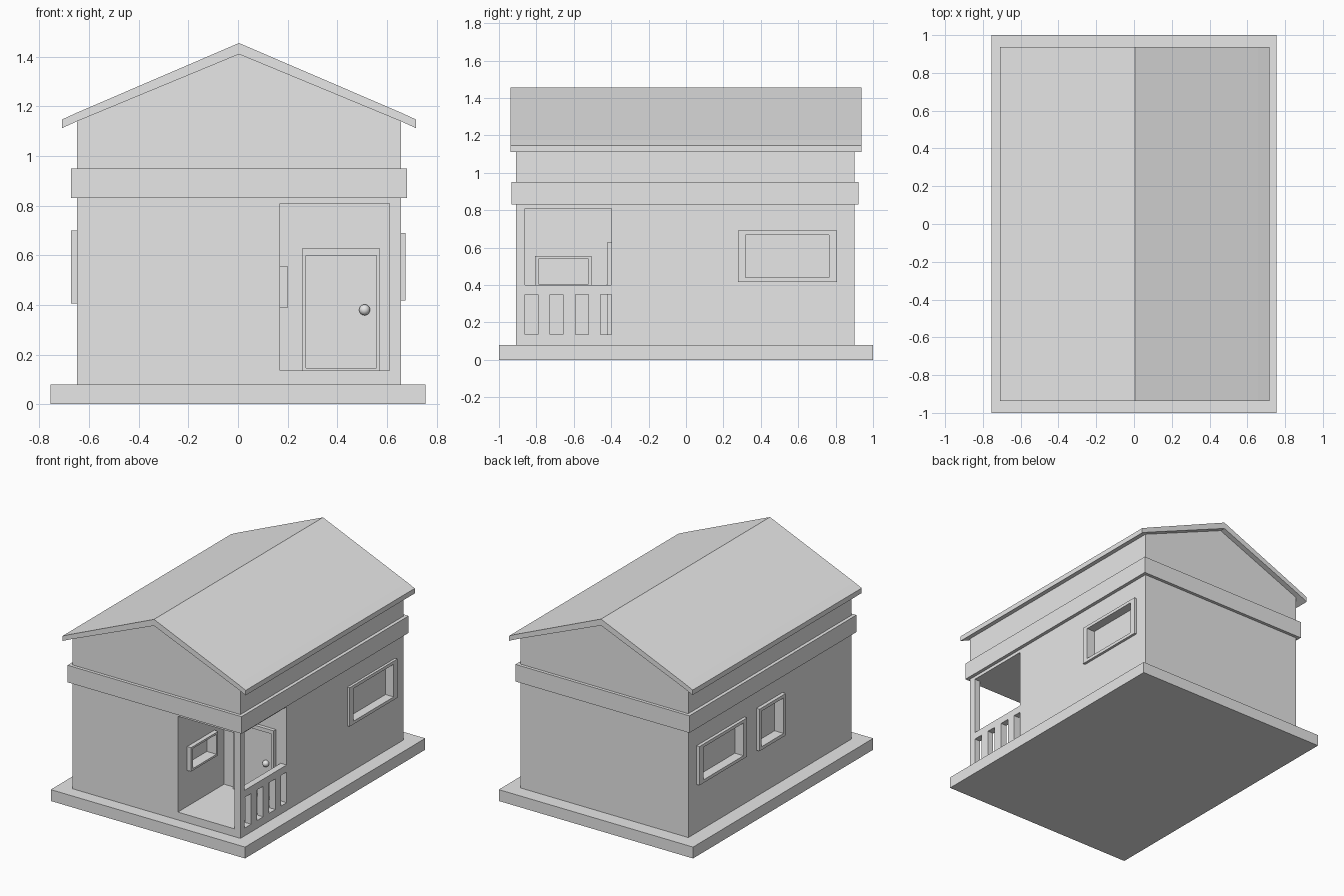
import bpy, bmesh

old = bpy.data.objects.get("Cube")
if old:
    bpy.data.objects.remove(old, do_unlink=True)

grey = bpy.data.materials.new("plain grey")
grey.use_nodes = True
grey.diffuse_color = (0.8, 0.8, 0.8, 1)
grey.node_tree.nodes["Principled BSDF"].inputs["Base Color"].default_value = (0.8, 0.8, 0.8, 1)


def finish(name, bm):
    bmesh.ops.recalc_face_normals(bm, faces=bm.faces)
    mesh = bpy.data.meshes.new(name)
    bm.to_mesh(mesh)
    bm.free()
    mesh.materials.append(grey)
    obj = bpy.data.objects.new(name, mesh)
    bpy.context.collection.objects.link(obj)
    return obj


def extrude_y(name, profile, y0, y1):
    """Extrude an x-z outline along y."""
    bm = bmesh.new()
    face = bm.faces.new([bm.verts.new((x, y0, z)) for x, z in profile])
    moved = bmesh.ops.extrude_face_region(bm, geom=[face])["geom"]
    verts = [v for v in moved if isinstance(v, bmesh.types.BMVert)]
    bmesh.ops.translate(bm, verts=verts, vec=(0, y1 - y0, 0))
    return finish(name, bm)


def box(name, xs, ys, zs):
    (x0, x1), (z0, z1) = sorted(xs), zs
    return extrude_y(name, [(x0, z0), (x1, z0), (x1, z1), (x0, z1)], *ys)


def cut(targets, xs, ys, zs):
    """Cut a box out of each target."""
    cutter = box("cutter", xs, ys, zs)
    cutter.hide_render = True
    for target in targets:
        mod = target.modifiers.new("cut", "BOOLEAN")
        mod.operation = "DIFFERENCE"
        mod.solver = "EXACT"
        mod.object = cutter
        bpy.context.view_layer.objects.active = target
        bpy.ops.object.modifier_apply(modifier=mod.name)
    bpy.data.objects.remove(cutter, do_unlink=True)


# Base and gabled walls
MID, LEFT, RIGHT, FRONT, BACK = 0.004, -0.648, 0.656, -0.91, 0.90
box("base_slab", (-0.755, 0.755), (-1, 1), (0, 0.08))
walls = extrude_y("walls", [(LEFT, 0.08), (RIGHT, 0.08), (RIGHT, 1.15), (MID, 1.42), (LEFT, 1.15)],
                  FRONT, BACK)

# Trim band around the house
box("trim_band", (-0.672, 0.68), (-0.932, 0.922), (0.83, 0.95))

# Roof sheet with slightly steeper eaves
right_top = [(0.652, 1.175), (0.713, 1.147)]
right_low = [(0.713, 1.112), (0.652, 1.14)]
half = [(x, z) for x, z in right_top + right_low]
mirrored = [(-x, z) for x, z in reversed(half)]
roof_outline = [(0, 1.455)] + half + [(0, 1.41)] + mirrored
extrude_y("roof", [(x + MID, z) for x, z in roof_outline], -0.938, 0.938)

# Corner porch: hollow, side opening and slots between balusters
FLOOR, CEILING, PORCH_X, PORCH_BACK = 0.135, 0.808, 0.17, -0.397
cut([walls], (PORCH_X, 0.61), (-1, PORCH_BACK), (FLOOR, CEILING))
cut([walls], (0.59, 0.7), (-0.862, PORCH_BACK), (0.40, CEILING))
for i in range(4):
    start = -0.862 + i * 0.135
    cut([walls], (0.59, 0.7), (start, min(start + 0.07, PORCH_BACK)), (FLOOR, 0.35))


def window(name, wall_x, side, ys, zs, proud, by, bz):
    """Raised frame with a recessed pane; side is the outward x direction."""
    frame = box(name, (wall_x - side * 0.01, wall_x + side * proud), ys, zs)
    cut([frame, walls], (wall_x - side * 0.045, wall_x + side * 0.1),
        (ys[0] + by, ys[1] - by), (zs[0] + bz, zs[1] - bz))


window("right_window_frame", RIGHT, 1, (0.277, 0.807), (0.417, 0.69), 0.018, 0.042, 0.022)
window("left_back_window_frame", LEFT, -1, (0.277, 0.807), (0.417, 0.69), 0.022, 0.042, 0.022)
window("left_middle_window_frame", LEFT, -1, (-0.145, 0.145), (0.405, 0.70), 0.025, 0.023, 0.023)
window("porch_window_frame", PORCH_X, 1, (-0.807, -0.505), (0.388, 0.556), 0.03, 0.02, 0.014)

# Front door with surround and round knob
surround = box("door_frame", (0.257, 0.573), (-0.422, PORCH_BACK + 0.01), (FLOOR, 0.627))
cut([surround], (0.273, 0.557), (-0.5, -0.41), (0.145, 0.60))
bm = bmesh.new()
bmesh.ops.create_uvsphere(bm, u_segments=24, v_segments=12, radius=0.022)
bmesh.ops.translate(bm, verts=bm.verts, vec=(0.51, -0.42, 0.38))
for f in bm.faces:
    f.smooth = True
finish("door_knob", bm)
